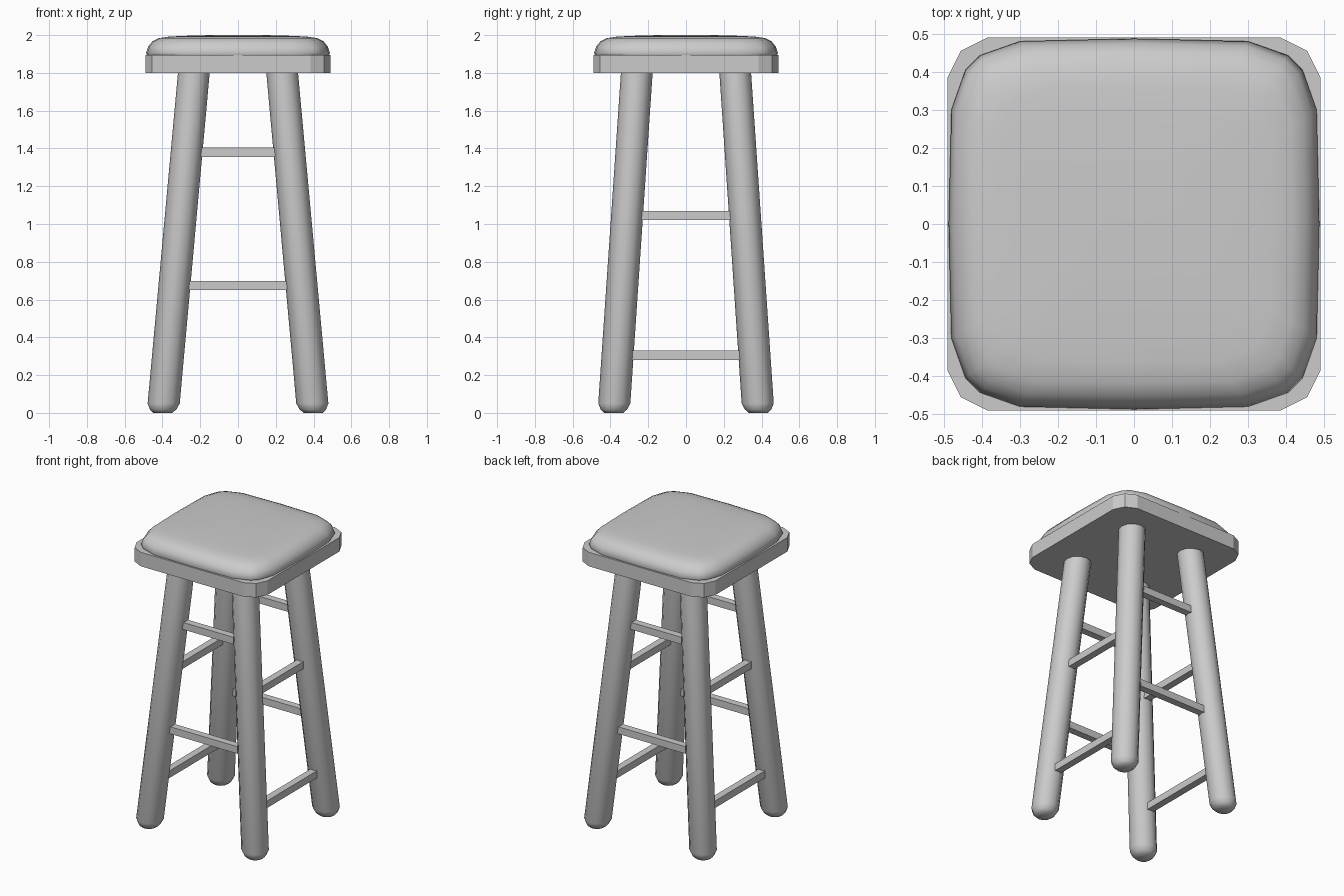
import bpy, bmesh, math
from mathutils import Vector

cube = bpy.data.objects.get("Cube")
if cube:
    bpy.data.objects.remove(cube, do_unlink=True)

grey = bpy.data.materials.new("plain grey")
grey.use_nodes = True
colour = (0.6, 0.6, 0.6, 1)
grey.diffuse_color = colour
grey.node_tree.nodes["Principled BSDF"].inputs["Base Color"].default_value = colour


def loft(name, rings, smooth_angle=None):
    """Skin a stack of closed rings and cap both ends."""
    bm = bmesh.new()
    loops = [[bm.verts.new(p) for p in ring] for ring in rings]
    n = len(loops[0])
    for low, high in zip(loops, loops[1:]):
        for i in range(n):
            j = (i + 1) % n
            bm.faces.new((low[i], low[j], high[j], high[i]))
    bm.faces.new(loops[0][::-1])
    bm.faces.new(loops[-1])
    bmesh.ops.recalc_face_normals(bm, faces=bm.faces)
    mesh = bpy.data.meshes.new(name)
    bm.to_mesh(mesh)
    bm.free()
    mesh.materials.append(grey)
    obj = bpy.data.objects.new(name, mesh)
    bpy.context.collection.objects.link(obj)
    if smooth_angle:
        bpy.ops.object.select_all(action='DESELECT')
        obj.select_set(True)
        bpy.context.view_layer.objects.active = obj
        bpy.ops.object.shade_smooth_by_angle(angle=math.radians(smooth_angle))
    return obj


def four_way(quarter, scale, z):
    """Turn a quarter outline around the centre."""
    ring = []
    for k in range(4):
        c, s = round(math.cos(k * math.pi / 2)), round(math.sin(k * math.pi / 2))
        ring += [(scale * (x * c - y * s), scale * (x * s + y * c), z) for x, y in quarter]
    return ring


# Seat board with chamfered corners
board = [(0.49, 0.385), (0.455, 0.455), (0.385, 0.49)]
loft("seat_board", [four_way(board, 1, z) for z in (1.8, 1.895)])

# Domed cushion
cushion = [(0.487, 0), (0.48, 0.30), (0.443, 0.405), (0.405, 0.443), (0.30, 0.48)]
dome = [(0.985, 1.89), (1, 1.905), (0.975, 1.94), (0.93, 1.967),
        (0.86, 1.984), (0.75, 1.992), (0.6, 1.996), (0.3, 2.0)]
loft("seat_cushion", [four_way(cushion, s, z) for s, z in dome], 60)

# Splayed legs with rounded feet
FOOT, HEAD, TOP = (0.398, 0.383), (0.233, 0.26), 1.81


def leg_centre(z):
    t = z / TOP
    return [f + (h - f) * t for f, h in zip(FOOT, HEAD)]


def leg_ring(sx, sy, z, radius, sides=12):
    x, y = leg_centre(z)
    return [(sx * x + radius * math.cos(a), sy * y + radius * math.sin(a), z)
            for a in (2 * math.pi * i / sides for i in range(sides))]


for sx, side in ((1, "left"), (-1, "right")):
    for sy, end in ((-1, "front"), (1, "back")):
        profile = [(0, 0.05), (0.018, 0.07), (0.05, 0.085), (TOP, 0.084)]
        loft(f"{end}_{side}_leg", [leg_ring(sx, sy, z, r) for z, r in profile], 60)


# Square rungs between the legs
def rung(name, a, b, half=0.024):
    a, b = Vector(a), Vector(b)
    up = Vector((0, 0, half))
    across = (b - a).normalized().cross(up)
    loft(name, [[p + across * i + up * j for i, j in ((-1, -1), (1, -1), (1, 1), (-1, 1))]
                for p in (a, b)])


for level, z_front, z_side in (("upper", 1.38, 1.045), ("lower", 0.675, 0.305)):
    for s, end, side in ((-1, "front", "right"), (1, "back", "left")):
        x, y = leg_centre(z_front)
        rung(f"{level}_{end}_rung", (-x, s * y, z_front), (x, s * y, z_front))
        x, y = leg_centre(z_side)
        rung(f"{level}_{side}_rung", (s * x, -y, z_side), (s * x, y, z_side))
